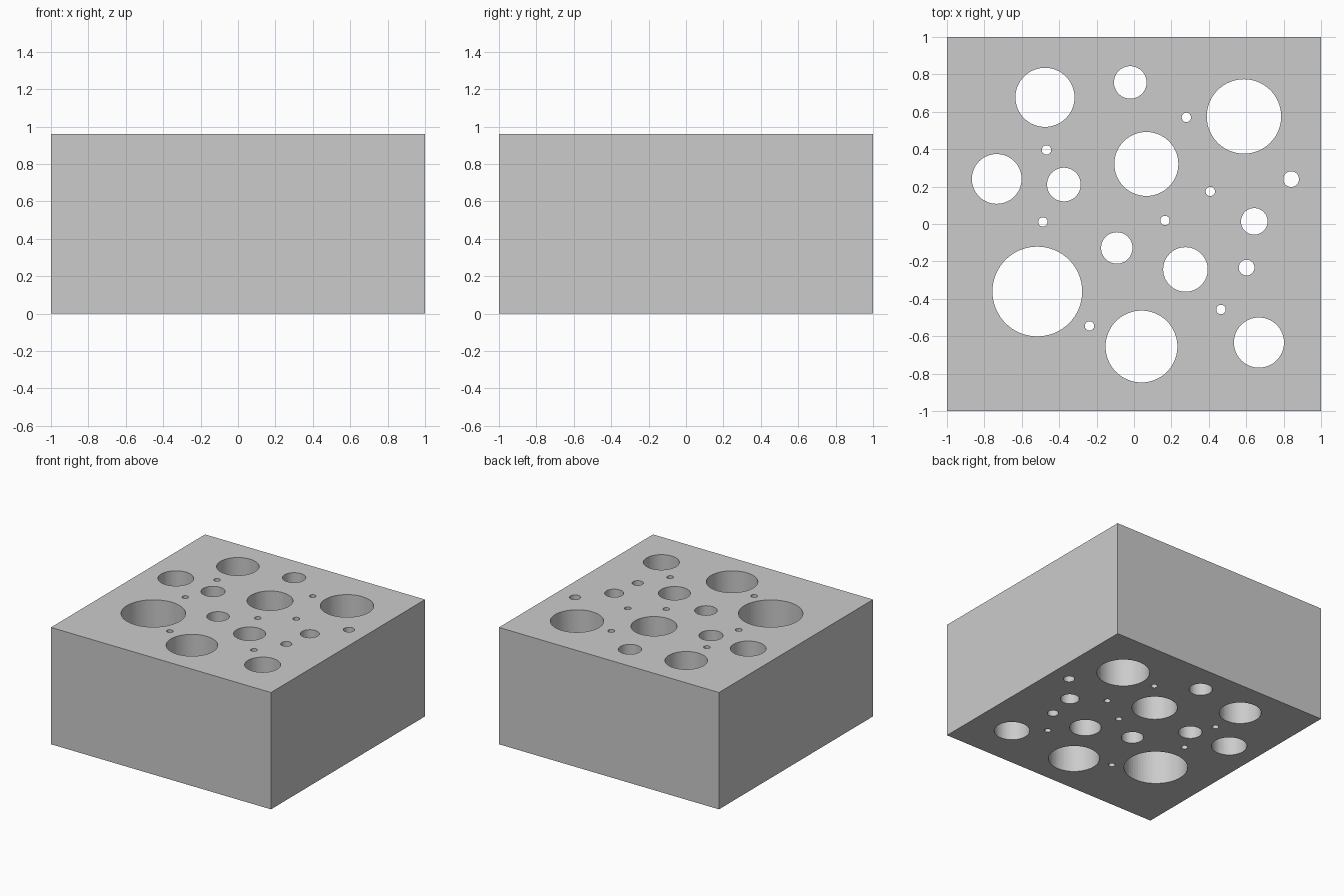
import bpy, bmesh
from mathutils import Matrix

if "Cube" in bpy.data.objects:
    bpy.data.objects.remove(bpy.data.objects["Cube"])

HEIGHT = 0.96
SIDES = 64

# Round through-holes: x, y, radius
HOLES = [
    (-0.476, 0.677, 0.158), (-0.020, 0.757, 0.087), (0.588, 0.575, 0.199),
    (0.066, 0.321, 0.171), (-0.734, 0.241, 0.133), (-0.375, 0.211, 0.090),
    (0.840, 0.240, 0.042), (0.643, 0.014, 0.071), (-0.092, -0.128, 0.084),
    (0.275, -0.243, 0.119), (0.602, -0.233, 0.042), (-0.517, -0.361, 0.240),
    (0.040, -0.655, 0.192), (0.668, -0.634, 0.134),
]
# Pin holes sharing one radius
PIN_RADIUS = 0.025
PINS = [(0.280, 0.570), (-0.468, 0.396), (0.408, 0.174), (-0.487, 0.011),
        (0.166, 0.019), (0.465, -0.457), (-0.238, -0.545)]
HOLES += [(x, y, PIN_RADIUS) for x, y in PINS]


def make_object(name, bm):
    mesh = bpy.data.meshes.new(name)
    bm.to_mesh(mesh)
    bm.free()
    obj = bpy.data.objects.new(name, mesh)
    bpy.context.collection.objects.link(obj)
    return obj


# Solid block
bm = bmesh.new()
bmesh.ops.create_cube(bm, size=1, matrix=Matrix.Translation((0, 0, HEIGHT / 2))
                      @ Matrix.Diagonal((2, 2, HEIGHT, 1)))
block = make_object("perforated_block", bm)

# All drill cylinders in one cutter
bm = bmesh.new()
for x, y, r in HOLES:
    bmesh.ops.create_cone(bm, cap_ends=True, segments=SIDES, radius1=r, radius2=r,
                          depth=HEIGHT + 0.4,
                          matrix=Matrix.Translation((x, y, HEIGHT / 2)))
drills = make_object("hole_cutters", bm)
drills.hide_render = True
drills.display_type = 'WIRE'

# Cut the holes, then drop the cutter
cut = block.modifiers.new("holes", 'BOOLEAN')
cut.operation = 'DIFFERENCE'
cut.solver = 'EXACT'
cut.object = drills
bpy.context.view_layer.objects.active = block
block.select_set(True)
bpy.ops.object.modifier_apply(modifier=cut.name)
bpy.data.objects.remove(drills)
